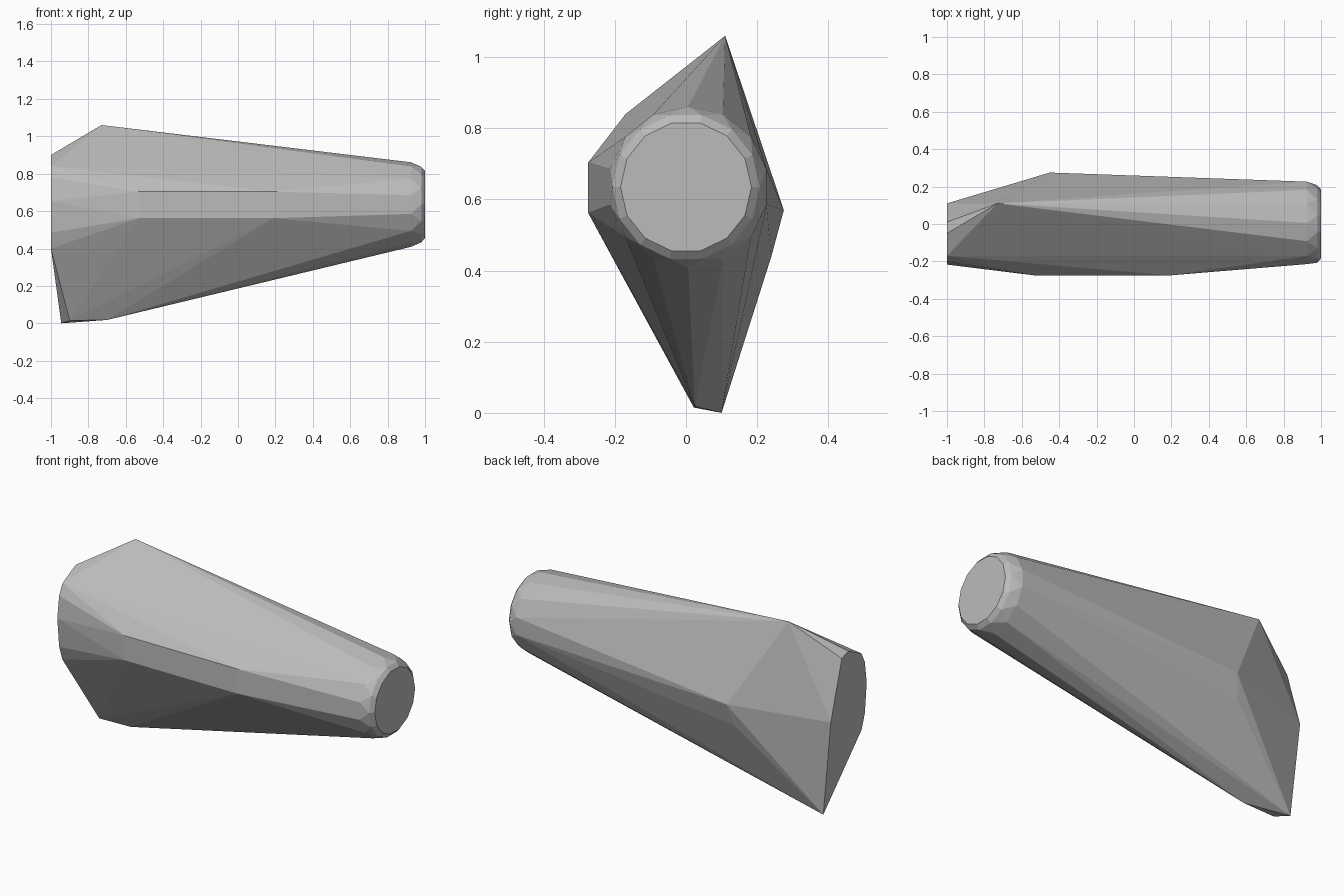
import bpy, bmesh, math

if "Cube" in bpy.data.objects:
    bpy.data.objects.remove(bpy.data.objects["Cube"], do_unlink=True)

grey = bpy.data.materials.new("light grey")
grey.use_nodes = True
colour = (0.5, 0.5, 0.5, 1)
grey.diffuse_color = colour
grey.node_tree.nodes["Principled BSDF"].inputs["Base Color"].default_value = colour


def ring(x, radius, sides=14, turn=0.0, y=0.0, z=0.635):
    """Points of an upright circle facing along x."""
    angles = [2 * math.pi * i / sides + turn for i in range(sides)]
    return [(x, y + radius * math.cos(a), z + radius * math.sin(a)) for a in angles]


# Rounded narrow end
points = ring(0.925, 0.226, turn=math.pi / 14, y=0.006) + ring(0.98, 0.207) + ring(1.0, 0.184)

# Flat wide end
wide_end = [(0.11, 0.55), (0.01, 0.88), (-0.05, 0.9), (-0.17, 0.84), (-0.2, 0.78),
            (-0.217, 0.655), (-0.2, 0.485), (-0.17, 0.4)]
points += [(-1.0, y, z) for y, z in wide_end]

# Flat strip along the front
points += [(x, -0.275, z) for x in (-0.53, 0.19) for z in (0.562, 0.704)]

# Upper peak, back bulge and lower keel
points += [(-0.73, 0.11, 1.06),
           (-0.45, 0.275, 0.57), (-0.48, 0.24, 0.44),
           (-0.945, 0.1, 0.0), (-0.9, 0.022, 0.015), (-0.7, 0.025, 0.018)]

# Faceted body wrapped around the points
bm = bmesh.new()
for p in points:
    bm.verts.new(p)
hull = bmesh.ops.convex_hull(bm, input=bm.verts)
loose = {g for g in hull["geom_interior"] + hull["geom_unused"] if isinstance(g, bmesh.types.BMVert)}
bmesh.ops.delete(bm, geom=list(loose), context='VERTS')
bmesh.ops.recalc_face_normals(bm, faces=bm.faces)

mesh = bpy.data.meshes.new("faceted_body")
bm.to_mesh(mesh)
bm.free()
mesh.materials.append(grey)
body = bpy.data.objects.new("faceted_body", mesh)
bpy.context.collection.objects.link(body)
